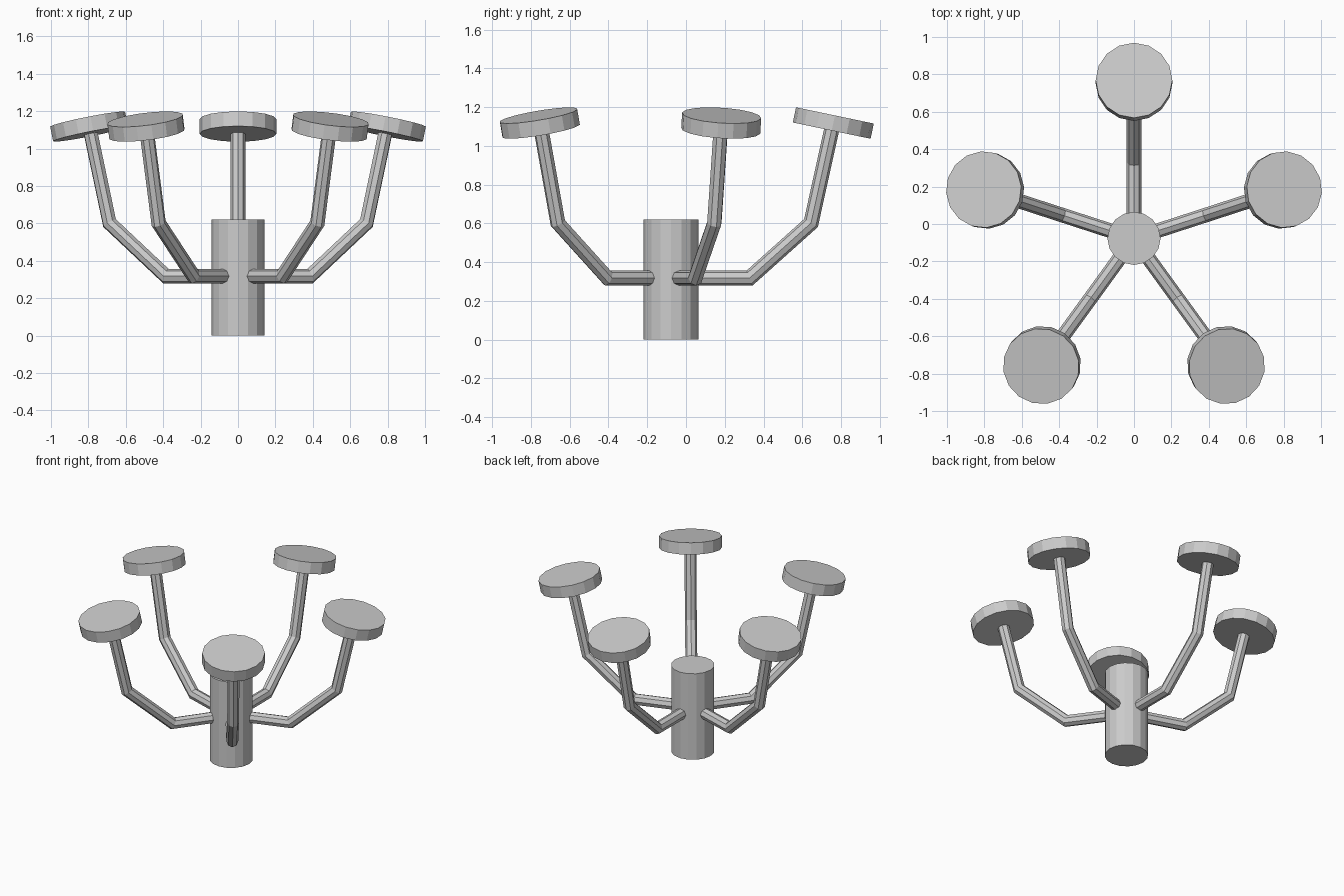
import bpy, bmesh, math
from mathutils import Matrix, Vector

if "Cube" in bpy.data.objects:
    bpy.data.objects.remove(bpy.data.objects["Cube"])

CY = -0.077  # hub axis offset in y


def make_object(name, bm):
    bmesh.ops.recalc_face_normals(bm, faces=bm.faces)
    mesh = bpy.data.meshes.new(name)
    bm.to_mesh(mesh)
    bm.free()
    ob = bpy.data.objects.new(name, mesh)
    bpy.context.collection.objects.link(ob)
    return ob


def cylinder(name, radius, depth, sides, matrix):
    bm = bmesh.new()
    bmesh.ops.create_cone(bm, cap_ends=True, segments=sides, radius1=radius,
                          radius2=radius, depth=depth, matrix=matrix)
    return make_object(name, bm)


def tube(name, path, radius, sides, matrix):
    """Mitred tube along a path of (r, z) points in the local xz plane."""
    pts = [Vector((r, 0, z)) for r, z in path]
    bm = bmesh.new()
    rings = []
    for i, p in enumerate(pts):
        a = (p - pts[i - 1]).normalized() if i else (pts[1] - p).normalized()
        b = (pts[i + 1] - p).normalized() if i < len(pts) - 1 else a
        t = (a + b).normalized()
        n = Vector((-t.z, 0, t.x)) / t.dot(a)
        ring = []
        for k in range(sides):
            ang = 2 * math.pi * k / sides
            co = p + radius * (n * math.cos(ang) + Vector((0, math.sin(ang), 0)))
            ring.append(bm.verts.new(matrix @ co))
        rings.append(ring)
    for lo, hi in zip(rings, rings[1:]):
        for k in range(sides):
            j = (k + 1) % sides
            bm.faces.new((lo[k], lo[j], hi[j], hi[k]))
    bm.faces.new(rings[0])
    bm.faces.new(rings[-1])
    return make_object(name, bm)


# Central hub
cylinder("hub", 0.142, 0.62, 16, Matrix.Translation((0, CY, 0.31)))

# Five bent arms, each carrying a tilted dish
ARM = [(0.08, 0.318), (0.405, 0.318), (0.722, 0.602), (0.832, 1.10)]
TILT = math.radians(11.8)
for i in range(5):
    place = (Matrix.Translation((0, CY, 0))
             @ Matrix.Rotation(math.radians(90 + 72 * i), 4, 'Z'))
    tube(f"arm_{i + 1}", ARM, 0.039, 8, place)
    cylinder(f"dish_{i + 1}", 0.205, 0.08, 16,
             place @ Matrix.Translation((0.837, 0, 1.118))
             @ Matrix.Rotation(TILT, 4, 'Y'))
